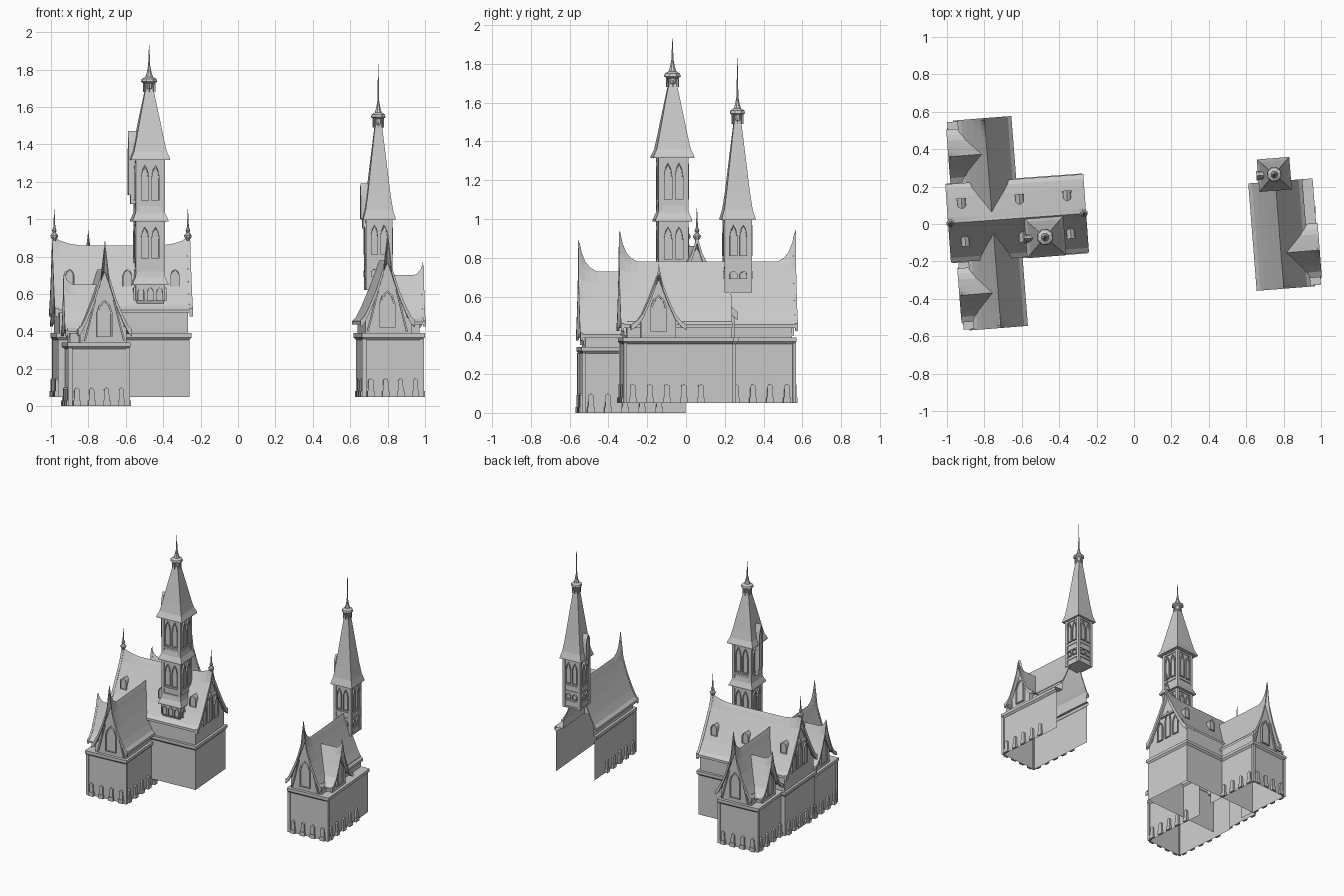
import bpy, bmesh, math
from mathutils import Matrix, Vector

if "Cube" in bpy.data.objects:
    bpy.data.objects.remove(bpy.data.objects["Cube"])

def T(x, y, z): return Matrix.Translation((x, y, z))
def R(deg): return Matrix.Rotation(math.radians(deg), 4, 'Z')

def mesh(name, M, verts, faces):
    me = bpy.data.meshes.new(name)
    me.from_pydata([M @ Vector(v) for v in verts], [], faces)
    bm = bmesh.new(); bm.from_mesh(me)
    bmesh.ops.recalc_face_normals(bm, faces=bm.faces)
    bm.to_mesh(me); bm.free()
    ob = bpy.data.objects.new(name, me)
    bpy.context.collection.objects.link(ob)
    return ob

def loft(name, M, rings, closed=True, caps=True):
    n, V, F = len(rings[0]), [], []
    for r in rings: V += r
    for i in range(len(rings) - 1):
        for j in range(n if closed else n - 1):
            k = (j + 1) % n
            F.append((i*n + j, i*n + k, (i+1)*n + k, (i+1)*n + j))
    if caps:
        F += [tuple(range(n)), tuple(range(len(V) - n, len(V)))]
    return mesh(name, M, V, F)

def prism(name, M, pts, y0, y1):
    return loft(name, M, [[(x, y, z) for x, z in pts] for y in (y0, y1)])

def box(name, M, x0, x1, y0, y1, z0, z1):
    return prism(name, M, [(x0, z0), (x1, z0), (x1, z1), (x0, z1)], y0, y1)

# turned / square-stacked forms, n=4 gives a square of the given half width
def lathe(name, M, prof, n=8):
    s = 1 / math.cos(math.pi / n)
    return loft(name, M, [[(r*s*math.cos(2*math.pi*(j+.5)/n), r*s*math.sin(2*math.pi*(j+.5)/n), z)
                           for j in range(n)] for r, z in prof])

def mirrored(prof):
    return prof + [(-x, z) for x, z in reversed(prof[:-1])]

# swept gable roof: prof runs eave -> ridge, stations are (y, ridge lift)
def roof(name, M, prof, stations, th=.018, up=0, back=None):
    rings = []
    for i, (y, lift) in enumerate(stations):
        ring = []
        for d in (up, -th):
            side = []
            for x, z in prof:
                zz = z + d + lift * max(0, 1 - x / .022) + lift * .3 * max(0, 1 - x / .06)
                yy = back(z) if back and i == len(stations) - 1 else y
                side.append((x, yy, zz))
            full = side + [(-a, b, c) for a, b, c in reversed(side[:-1])]
            ring += full if d == up else full[::-1]
        rings.append(ring)
    return loft(name, M, rings)

def arch(w, h):
    return [(-w, 0), (w, 0), (w, h*.65), (w*.7, h*.85), (0, h), (-w*.7, h*.85), (-w, h*.65)]

def window(name, M, w, h):
    prism(name + "_pane", M, arch(w*.8, h*.92), -.004, .004)
    o, i = arch(w, h), [(x*.78, z*.92 + .006) for x, z in arch(w, h)]
    for k in range(len(o)):
        j = (k + 1) % len(o)
        prism(name + "_frame", M, [o[k], o[j], i[j], i[k]], -.011, .002)

def finial(M, h, r=.012):
    lathe("finial", M, [(r*.5, -.02), (r*.5, 0), (r, h*.08), (r*1.1, h*.14), (r*.4, h*.24),
                        (r*.7, h*.3), (r*.3, h*.4), (.0008, h)], 8)

def buttress(M):
    prism("buttress", M, [(-.015, 0), (.015, 0), (.013, .09), (0, .1), (-.013, .09)], -.013, 0)
    box("buttress_foot", M, -.019, .019, -.018, 0, 0, .03)

WING = [(.145, .455), (.125, .475), (.1, .525), (.06, .62), (.022, .72), (.01, .755), (0, .78)]
DORM = [(.145, .45), (.115, .468), (.085, .505), (.05, .58), (.02, .65), (0, .7)]

# one gabled wing: gable at y=0, dormer on +x, runs back to y=L
def wing(M, L, roofL):
    def ring(xl, xr, y, z): return [(xl, L, z), (xl, y, z), (xr, y, z), (xr, L, z)]
    loft("wing_walls", M, [ring(-.125, .185, .012, .05), ring(-.125, .185, .012, .355),
         ring(-.137, .2, 0, .368), ring(-.137, .2, 0, .39), ring(-.118, .13, .025, .39),
         ring(-.118, .13, .025, .475)], closed=False, caps=False)
    prism("gable_wall", M, [(-.118, .39), (.118, .39)] + mirrored([(x, z - .01) for x, z in WING if x < .118]),
          .022, .03)
    st = [(0, .12), (.012, .075), (.03, .04), (.055, .015), (.09, 0), (roofL, 0)]
    roof("wing_roof", M, WING, st)
    roof("bargeboard", M, WING, [(-.006, .12), (.008, .09)], th=.032, up=.006)
    window("gable_window", M @ T(0, .02, .42), .042, .2)
    for s in (-1, 1):
        prism("gable_brace", M, [(s*.045, .62), (s*.055, .61), (s*.11, .40), (s*.1, .40)], .012, .025)
        box("corner_post", M, s*.155 + .03 - .011, s*.155 + .03 + .011, .004, .02, .05, .36)
    # dormer with flared roof
    D = M @ T(.2, .185, 0) @ R(90)
    wallp = [(.09, .39), (.09, .49)] + [(x, z - .01) for x, z in DORM if x < .085]
    prism("dormer_wall", D, mirrored(wallp), .022, .13)
    roof("dormer_roof", D, DORM, [(-.002, .04), (.012, .02), (.03, .005), (.05, 0), (.1, 0)],
         th=.012, back=lambda z: .07 + (z - .45) * .46)
    roof("dormer_bargeboard", D, DORM, [(-.008, .04), (.006, .03)], th=.024, up=.005)
    window("dormer_window", D @ T(0, .02, .42), .042, .19)
    finial(D @ T(0, 0, .71), .06, .006)
    # buttresses round the foot
    for x in (-.09, -.01, .07, .15):
        buttress(M @ T(x, .012, .05))
    for i in range(int((L - .05) / .088)):
        buttress(M @ T(.185, .05 + .088*i, .05) @ R(90))
        buttress(M @ T(-.125, .05 + .088*i, .05) @ R(-90))

A = 4.5
wing(T(.80, -.34, 0) @ R(A), .57, .57)
wing(T(-.80, .56, 0) @ R(180 + A), .46, .52)
wing(T(-.712, -.55, -.05) @ R(A) @ Matrix.Scale(-1, 4, (1, 0, 0)), .54, .53)

# main block
B = T(-.625, .03, 0) @ R(A - .3)
def rect(u, v, z): return [(-u, -v, z), (u, -v, z), (u, v, z), (-u, v, z)]
loft("main_walls", B, [rect(.352, .203, .05), rect(.352, .203, .355), rect(.363, .214, .368),
     rect(.363, .214, .39), rect(.345, .195, .39), rect(.345, .195, .525)], caps=False)
MAIN = [(.21, .515), (.185, .535), (.14, .605), (.08, .715), (.03, .805), (.012, .84), (0, .86)]
C = B @ R(90)
half = [(-.362, .04), (-.33, .02), (-.28, .007), (-.22, 0)]
roof("main_roof", C, MAIN, half + [(-y, l) for y, l in reversed(half)])
for a in (90, 270):
    G = B @ R(a) @ T(0, -.362, 0)
    prism("main_gable_wall", G, [(-.18, .5), (.18, .5)] + mirrored([(x, z - .01) for x, z in MAIN if x < .18]), .018, .026)
    roof("main_bargeboard", G, MAIN, [(-.008, .04), (.01, .035)], th=.036, up=.006)
    finial(G @ T(0, .004, .89), .165, .018)
    for x in (-.08, 0, .08):
        window("main_gable_window", G @ T(x, .018, .5), .028, .16 if x else .22)
    box("collar_beam", G, -.075, .075, .002, .02, .685, .7)
for y in (-.16, -.08, 0, .08, .16):
    buttress(B @ T(-.352, y, .05) @ R(-90))
# small roof dormers
for a, us in ((0, (-.285, .025, .28)), (180, (.29, -.02, -.275))):
    for u in us:
        W = B @ R(a) @ T(u, -.118, .64)
        prism("roof_dormer", W, arch(.022, .088), 0, .06)
        window("roof_dormer_window", W, .025, .094)

# framed tower stage
def stage(M, h, z0, z1):
    box("tower_core", M, -h, h, -h, h, z0, z1)
    for a in range(4):
        S = M @ R(90*a)
        box("tower_post", S, -h - .007, -h + .014, -h - .007, -h + .014, z0, z1)
        for z in (z0, z0 + .045, z1 - .02):
            box("tower_band", S, -h, h, -h - .006, -h, z, z + .012)
        for x in (-.4, .4):
            window("tower_window", S @ T(x*h, -h, z0 + .07), h*.3, (z1 - z0) - .1)

def spire(M, z, tip, r):
    lathe("spire", M, [(r*.5, z - .02), (r*1.2, z), (r*1.35, z + .025), (r*2.1, z + .035), (r*1.9, z + .05),
                       (r, z + .06), (r*.6, z + .085), (r*.28, z + .12), (.001, tip)], 8)
    for i in range(8):
        box("spire_strut", M @ R(45*i) @ T(0, -r*1.55, z), -.002, .002, -.003, .003, -.02, .035)

def spire_dormer(M, z0, z1, d):
    prism("spire_dormer", M @ T(0, -d, z0), arch(.022, z1 - z0), 0, d*.75)
    window("spire_dormer_window", M @ T(0, -d, z0 + .05), .026, z1 - z0 - .05)

# tall tower on the main roof
P = T(-.475, -.07, 0) @ R(A)
lathe("tower_foot", P, [(.07, .55), (.078, .57), (.078, .65)], 4)
for i in range(4):
    for x in (-.05, 0, .05):
        window("foot_window", P @ R(90*i) @ T(x, -.078, .565), .018, .07)
stage(P, .071, .72, .99)
stage(P, .071, 1.03, 1.32)
for z in (.65, .99):
    lathe("tower_skirt", P, [(.07, z - .003), (.095, z - .003), (.095, z + .006), (.08, z + .04), (.073, z + .08)], 4)
lathe("tower_roof", P, [(.07, 1.318), (.105, 1.315), (.104, 1.325), (.088, 1.36), (.073, 1.43), (.052, 1.54),
                        (.03, 1.65), (.018, 1.71)], 4)
spire(P, 1.70, 1.93, .02)
spire_dormer(P @ R(-90), 1.08, 1.47, .102)

# slimmer tower on the detached wing
Q = T(.75, .265, 0) @ R(A)
stage(Q, .064, .62, .76)
stage(Q, .064, .74, 1.0)
lathe("slim_tower_roof", Q, [(.065, .998), (.087, .995), (.086, 1.005), (.073, 1.05), (.06, 1.14), (.044, 1.28),
                             (.028, 1.42), (.015, 1.53)], 4)
spire(Q, 1.51, 1.83, .018)
spire_dormer(Q @ R(-90), .95, 1.19, .085)
